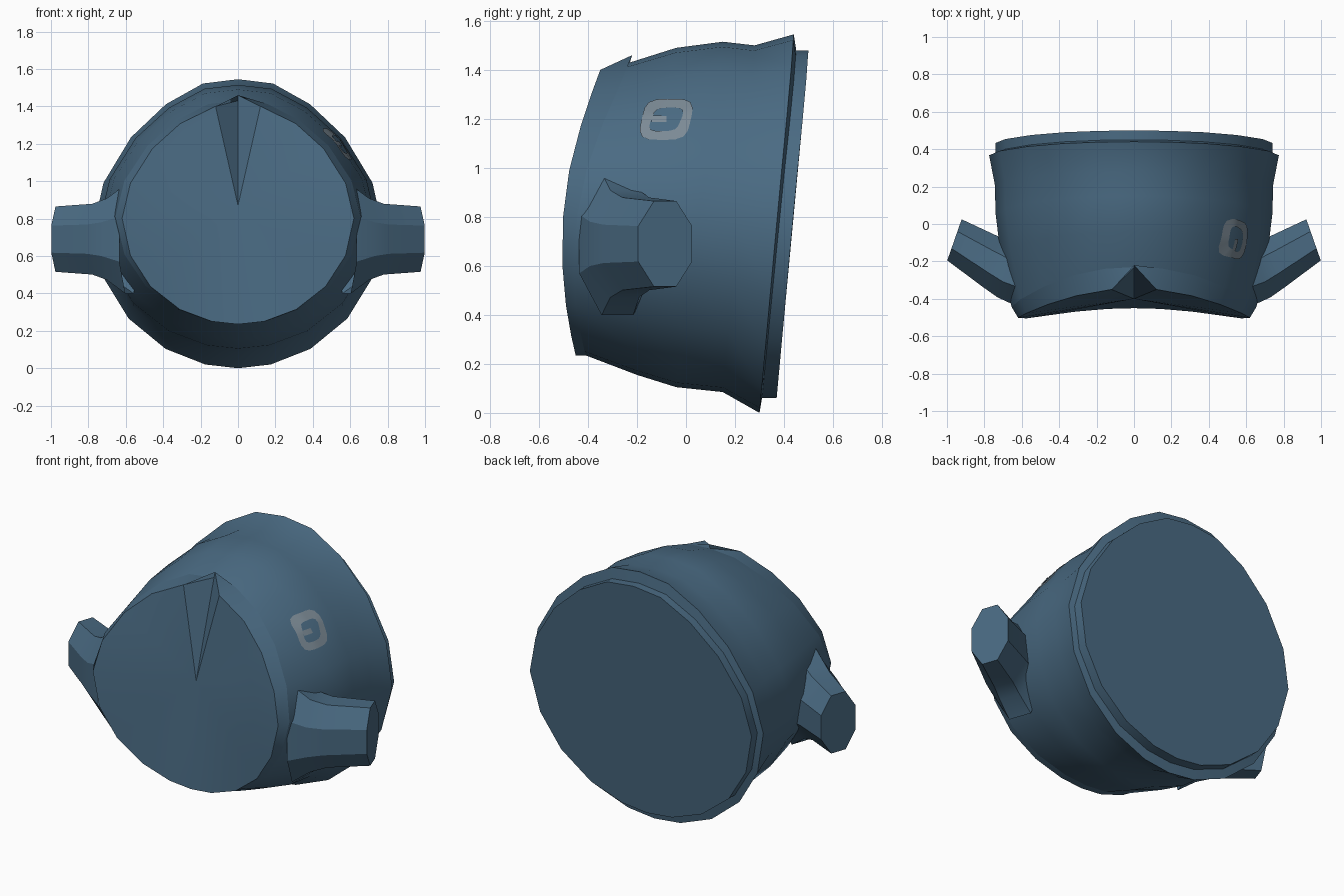
import bpy, bmesh, math
from mathutils import Vector
from mathutils.bvhtree import BVHTree

cube = bpy.data.objects.get("Cube")
if cube:
    bpy.data.objects.remove(cube)


def material(name, rgb):
    m = bpy.data.materials.new(name)
    m.use_nodes = True
    m.diffuse_color = (*rgb, 1)
    m.node_tree.nodes["Principled BSDF"].inputs["Base Color"].default_value = (*rgb, 1)
    return m


BLUE = material("slate blue", (0.068, 0.145, 0.225))
GREY = material("worn grey", (0.20, 0.255, 0.30))


def finish(bm, name, mat, fix=True):
    if fix:
        bmesh.ops.recalc_face_normals(bm, faces=bm.faces)
    mesh = bpy.data.meshes.new(name)
    bm.to_mesh(mesh)
    bm.free()
    ob = bpy.data.objects.new(name, mesh)
    bpy.context.collection.objects.link(ob)
    mesh.materials.append(mat)
    bpy.ops.object.select_all(action='DESELECT')
    ob.select_set(True)
    bpy.context.view_layer.objects.active = ob
    bpy.ops.object.shade_smooth_by_angle(angle=math.radians(32))
    return ob


# Half outline of the pot: angle from the top, and how far it is flattened
HALF = [(0, 1), (14, 1), (31, .965), (51, .95), (73, .97), (92, 1),
        (112, 1), (131, 1), (150, 1), (167, 1), (180, 1)]
OUTLINE = HALF + [(360 - a, f) for a, f in HALF[-2:0:-1]]


def ring(top, bottom, width, bulge=0):
    """Tilted ring between a top and a bottom (y, z); bulge pulls its sides forward."""
    pts = []
    for a, f in OUTLINE:
        s, c = math.sin(math.radians(a)), math.cos(math.radians(a))
        y = (top[0] + bottom[0]) / 2 + (top[0] - bottom[0]) / 2 * c - bulge * s * s
        z = (top[1] + bottom[1]) / 2 + (top[1] - bottom[1]) / 2 * c * f
        pts.append(Vector((width * s * f, y, z)))
    return pts


def loft(rings, cap_end=False):
    bm = bmesh.new()
    loops = [[bm.verts.new(p) for p in r] for r in rings]
    n = len(loops[0])
    for a, b in zip(loops, loops[1:]):
        for i in range(n):
            j = (i + 1) % n
            bm.faces.new((a[i], a[j], b[j], b[i]))
    if cap_end:
        bm.faces.new(loops[-1])
    return bm, loops


# Pot body, flaring to the back flange and stepping in to the lid
front_rim = ring((-.23, 1.43), (-.41, .235), .655, .12)
lid_rim = ring((.45, 1.48), (.31, .06), .742)
body, _ = loft([
    front_rim,
    ring((-.04, 1.49), (-.20, .155), .715, .03),
    ring((.15, 1.515), (-.04, .105), .74),
    ring((.28, 1.50), (.15, .085), .745),
    ring((.44, 1.545), (.30, 0), .775),
    lid_rim])
bmesh.ops.recalc_face_normals(body, faces=body.faces)
surface = BVHTree.FromBMesh(body)
finish(body, "pot_body", BLUE)

# Back lid
lid, _ = loft([lid_rim, ring((.50, 1.48), (.37, .06), .742)], cap_end=True)
finish(lid, "back_lid", BLUE)

# Front plate with a V-shaped groove running down to its middle
edge = ring((-.35, 1.41), (-.45, .235), .62, .10)
edge[0] = Vector((0, -.22, 1.46))
for i, side in ((1, 1), (-1, -1)):
    edge[i] = Vector((side * .12, -.35, 1.40))
plate, loops = loft([front_rim, edge])
middle = plate.verts.new((0, -.40, .87))
rim = loops[-1]
for i in range(len(rim)):
    plate.faces.new((rim[i], rim[(i + 1) % len(rim)], middle))
finish(plate, "front_plate", BLUE)


# Side handles: eight-sided stubs flaring into the body
def handle(name, side):
    rings = []
    for x, y, half, height in ((.58, -.28, .17, .30), (.68, -.25, .155, .225),
                               (.76, -.205, .145, .195), (.96, -.085, .12, .18)):
        pts = []
        for k in range(8):
            a = math.radians(22.5 + 45 * k)
            u = half * math.cos(a) * 1.05
            pts.append(Vector((side * (x + .33 * u), y - .945 * u,
                               .69 + height * math.sin(a) * 1.05)))
        rings.append(pts)
    bm, _ = loft(rings, cap_end=True)
    finish(bm, name, BLUE)


handle("left_handle", 1)
handle("right_handle", -1)

# Worn mark on the upper left: a thin ring with a tongue, laid on the body
mark = bmesh.new()


def on_body(y, z):
    hit, normal, _, _ = surface.ray_cast(Vector((2, y, z)), Vector((-1, 0, 0)))
    return mark.verts.new(hit + normal * .005)


def rounded(a, ry, rz):
    c, s = math.cos(a), math.sin(a)
    k = (c ** 4 + s ** 4) ** -.25
    return on_body(-.08 + ry * c * k + .02 * s, 1.195 + rz * s * k)


STEPS = 24
bands = [[rounded(math.tau * i / STEPS, ry, rz) for i in range(STEPS)]
         for ry, rz in ((.10, .083), (.08, .066), (.06, .047))]
for outer, inner in zip(bands, bands[1:]):
    for i in range(STEPS):
        j = (i + 1) % STEPS
        mark.faces.new((outer[i], outer[j], inner[j], inner[i]))
tongue = [(on_body(-.14 + .02 * i, 1.185), on_body(-.14 + .02 * i, 1.21)) for i in range(4)]
for (a, b), (c, d) in zip(tongue, tongue[1:]):
    mark.faces.new((a, c, d, b))
finish(mark, "worn_mark", GREY, fix=False)
